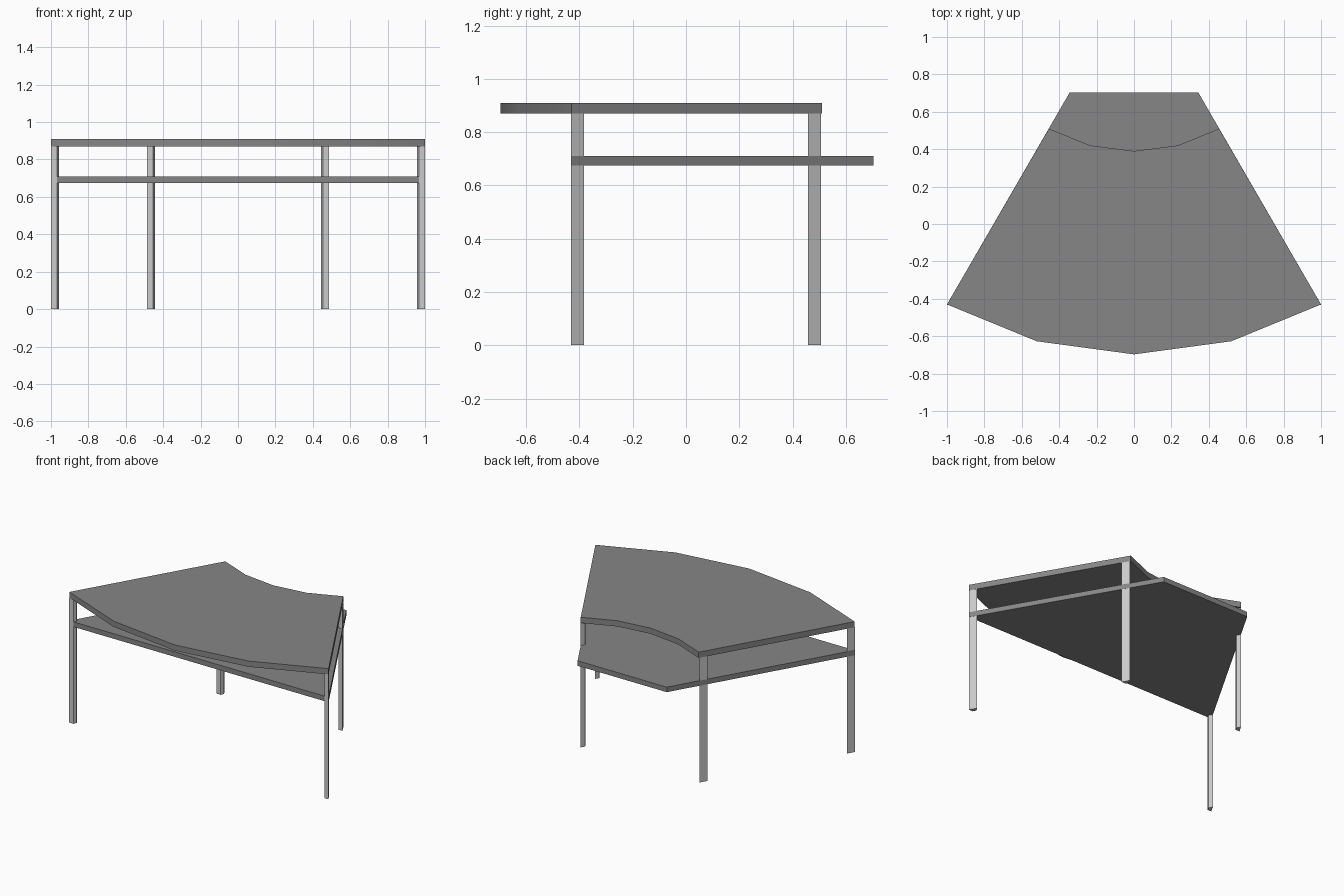
import bpy, bmesh

if "Cube" in bpy.data.objects:
    bpy.data.objects.remove(bpy.data.objects["Cube"])


def material(name, v):
    m = bpy.data.materials.new(name)
    m.diffuse_color = (v, v, v, 1)
    m.use_nodes = True
    m.node_tree.nodes["Principled BSDF"].inputs["Base Color"].default_value = m.diffuse_color
    return m


def prism(name, outline, z0, z1, mat):
    """Extrude a flat outline between two heights."""
    bm = bmesh.new()
    face = bm.faces.new([bm.verts.new((x, y, z0)) for x, y in outline])
    ext = bmesh.ops.extrude_face_region(bm, geom=[face], use_keep_orig=True)
    for v in ext["geom"]:
        if isinstance(v, bmesh.types.BMVert):
            v.co.z = z1
    bmesh.ops.recalc_face_normals(bm, faces=bm.faces)
    me = bpy.data.meshes.new(name)
    bm.to_mesh(me)
    bm.free()
    me.materials.append(mat)
    ob = bpy.data.objects.new(name, me)
    bpy.context.collection.objects.link(ob)
    return ob


def symmetric(half):
    """Complete an outline given for x >= 0 by mirroring it across x = 0."""
    return half + [(-x, y) for x, y in reversed(half) if x > 0]


grey = material("mid grey", 0.24)
light = material("light grey", 0.6)

# Curved wedge top: front arc, slanted sides, concave back arc
front = [(0, -0.697), (0.52, -0.627), (1.0, -0.43)]
back = [(0.455, 0.51), (0.235, 0.42), (0, 0.39)]
top = prism("table_top", symmetric(front + back), 0.87, 0.91, grey)
bpy.context.view_layer.objects.active = top
top.select_set(True)
bpy.ops.object.shade_smooth_by_angle(angle=0.5)

# Trapezoid shelf, straight at front and back
prism("shelf", symmetric([(1.0, -0.43), (0.344, 0.703)]), 0.675, 0.71, grey)

# Four legs set flush with the slanted sides
section = [(0, 0), (0.032, 0), (0.043, 0.022), (0.028, 0.049)]
for part, x0, y0 in (("front", -1.0, -0.432), ("back", -0.486, 0.457)):
    for side, s in (("left", 1), ("right", -1)):
        prism(f"{part}_{side}_leg", [(s * (x0 + x), y0 + y) for x, y in section],
              0, 0.87, light)
